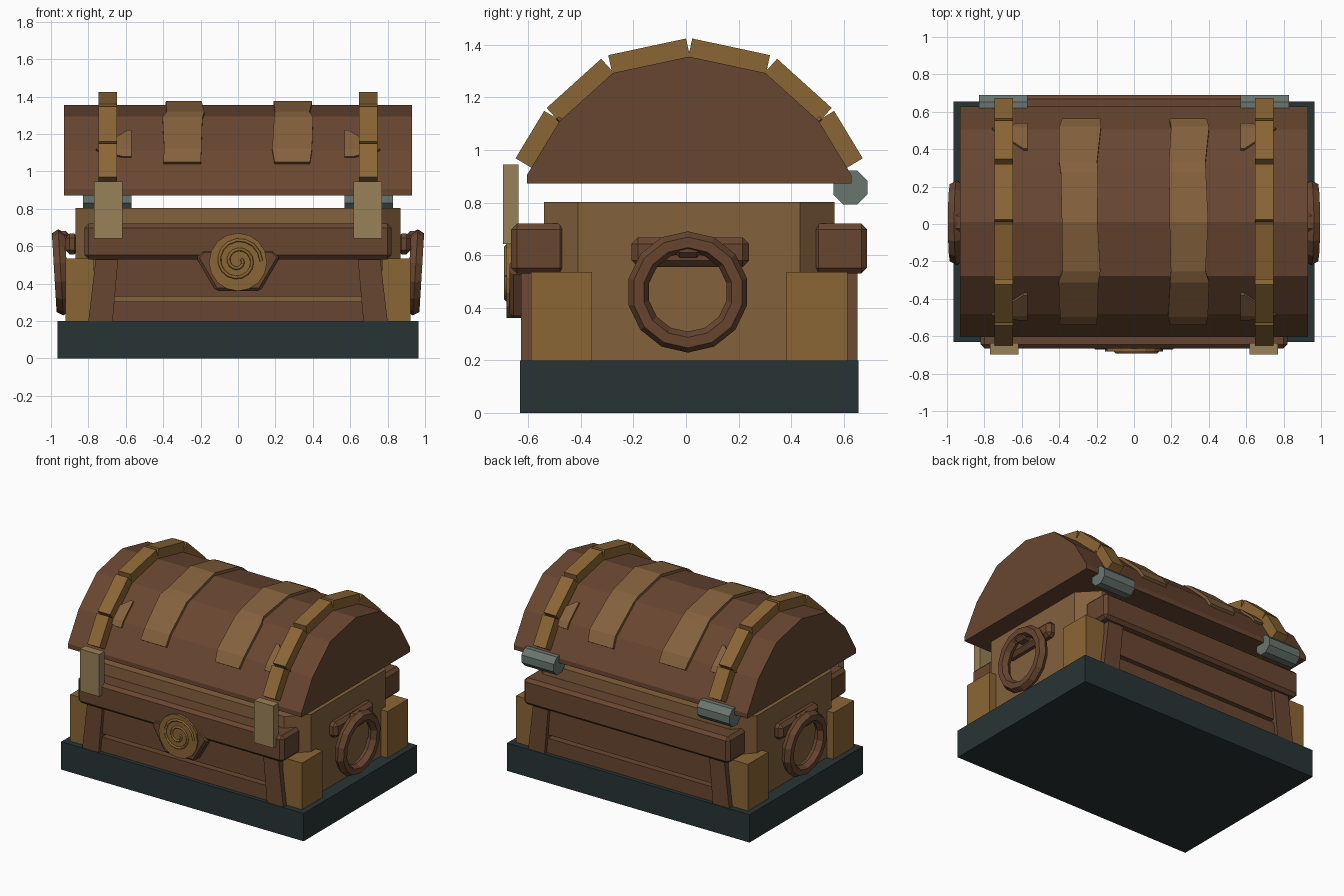
import bpy, bmesh, math, random
from mathutils import Vector

if "Cube" in bpy.data.objects:
    bpy.data.objects.remove(bpy.data.objects["Cube"])

random.seed(4)
YC = 0.012  # middle plane between front and back


def material(name, hexa):
    m = bpy.data.materials.new(name)
    rgb = [(int(hexa[i:i + 2], 16) / 255) ** 2.2 for i in (0, 2, 4)]
    m.diffuse_color = (*rgb, 1)
    m.use_nodes = True
    m.node_tree.nodes["Principled BSDF"].inputs["Base Color"].default_value = m.diffuse_color
    return m


DARK = material("dark_wood", "684834")
LIGHT = material("light_wood", "83613f")
GOLD = material("brass", "8a6638")
PALE = material("pale_brass", "978058")
STONE = material("slate", "2d3738")
STEEL = material("steel", "69756f")


def make(name, verts, faces, mat, bevel=0):
    bm = bmesh.new()
    vs = [bm.verts.new(v) for v in verts]
    for f in faces:
        bm.faces.new([vs[i] for i in f])
    bmesh.ops.recalc_face_normals(bm, faces=bm.faces)
    me = bpy.data.meshes.new(name)
    bm.to_mesh(me)
    bm.free()
    me.materials.append(mat)
    ob = bpy.data.objects.new(name, me)
    bpy.context.collection.objects.link(ob)
    if bevel:
        b = ob.modifiers.new("bevel", 'BEVEL')
        b.width, b.segments = bevel, 1
    return ob


def prism(name, pts, axis, a, b, mat, bevel=0):
    """Extrude a 2D outline along an axis from a to b."""
    def put(p, t):
        q = list(p)
        q.insert(axis, t)
        return q
    n = len(pts)
    verts = [put(p, a) for p in pts] + [put(p, b) for p in pts]
    faces = [range(n), range(n, 2 * n)]
    faces += [(i, (i + 1) % n, (i + 1) % n + n, i + n) for i in range(n)]
    return make(name, verts, faces, mat, bevel)


def box(name, x, y, z, mat, bevel=0):
    pts = [(x[0], y[0]), (x[1], y[0]), (x[1], y[1]), (x[0], y[1])]
    return prism(name, pts, 2, z[0], z[1], mat, bevel)


# Base slab and chamfered body
box("base_slab", (-0.965, 0.965), (-0.632, 0.656), (0, 0.2), STONE)
outline = [(0.87, -0.41), (0.87, 0.434), (0.745, 0.564), (-0.745, 0.564),
           (-0.87, 0.434), (-0.87, -0.41), (-0.745, -0.54), (0.745, -0.54)]
prism("chest_body", outline, 2, 0.19, 0.803, LIGHT)

# Front and back walls: planks, leaning posts, heavy rail, corner blocks
for side, d in (("front", -1), ("back", 1)):
    def yr(a, b):
        return sorted((YC + d * a, YC + d * b))
    for i, z in enumerate([(0.2, 0.305), (0.33, 0.54)]):
        box(f"{side}_plank_{i}", (-0.7, 0.7), yr(0.54, 0.615), z, DARK)
    box(f"{side}_rail", (-0.82, 0.82), yr(0.47, 0.677), (0.53, 0.72), DARK, 0.022)
    for s in (-1, 1):
        post = [(s * 0.80, 0.2), (s * 0.67, 0.2), (s * 0.64, 0.54), (s * 0.76, 0.54)]
        prism(f"{side}_post", post, 1, *yr(0.53, 0.64), DARK)
        box(f"{side}_corner_block", sorted((s * 0.77, s * 0.923)), yr(0.37, 0.602),
            (0.2, 0.535), GOLD)

# Lock plate, round emblem and its spiral
plate = [(-0.225, 0.54), (-0.12, 0.36), (0.12, 0.36), (0.225, 0.54), (0.19, 0.58), (-0.19, 0.58)]
prism("lock_plate", plate, 1, -0.672, -0.6, DARK, 0.015)
disc = [(0.155 * math.cos(i * math.pi / 8), 0.515 + 0.155 * math.sin(i * math.pi / 8))
        for i in range(16)]
prism("emblem_disc", disc, 1, -0.682, -0.65, GOLD)
cu = bpy.data.curves.new("emblem_spiral", 'CURVE')
cu.dimensions = '3D'
cu.bevel_depth, cu.bevel_resolution, cu.use_fill_caps = 0.009, 0, True
sp = cu.splines.new('POLY')
N = 32
sp.points.add(N)
for i, p in enumerate(sp.points):
    t = i / N
    r, a = 0.125 - 0.105 * t, t * 4.2 * math.pi
    p.co = (r * math.cos(a), -0.683, 0.52 + r * math.sin(a), 1)
cu.materials.append(GOLD)
bpy.context.collection.objects.link(bpy.data.objects.new("emblem_spiral", cu))

# Arched lid
half = [(0.617, 0.905), (0.493, 1.11), (0.29, 1.293), (0, 1.355)]
arch = [Vector((YC - y, z)) for y, z in half] + [Vector((YC + y, z)) for y, z in half[-2::-1]]
prism("lid", [(arch[0].x, 0.872)] + [tuple(p) for p in arch] + [(arch[-1].x, 0.872)],
      0, -0.93, 0.93, DARK)


def on_arch(u, h):
    """Point at arch parameter u (0..6), lifted h outward."""
    i = min(int(u), 5)
    p = arch[i].lerp(arch[i + 1], u - i)
    t = arch[i + 1] - arch[i]
    if abs(u - round(u)) < 1e-6 and 0 < round(u) < 6:
        t = arch[i + 1] - arch[i - 1]
    t.normalize()
    return p + h * Vector((-t.y, t.x))


def patch(name, rows, h, mat):
    """Raised worn board over the arch; rows are (u, x0, x1)."""
    verts, faces = [], []
    for u, x0, x1 in rows:
        lo, hi = on_arch(u, -0.01), on_arch(u, h)
        verts += [(x0, *lo), (x0, *hi), (x1, *hi), (x1, *lo)]
    for r in range(len(rows) - 1):
        for k in range(4):
            a, b = 4 * r + k, 4 * r + (k + 1) % 4
            faces.append((a, b, b + 4, a + 4))
    e = len(verts) - 4
    faces += [(0, 1, 2, 3), (e, e + 1, e + 2, e + 3)]
    make(name, verts, faces, mat)


for s in (-1, 1):
    # Worn boards and chips
    rows = [(u, s * 0.29 - 0.1 + random.uniform(-0.015, 0.01),
             s * 0.29 + 0.1 + random.uniform(-0.01, 0.015))
            for u in (0.66, 1, 1.9, 2.1, 3, 3.9, 4.1, 5, 5.34)]
    patch("lid_board", rows, 0.02, LIGHT)
    for us in ((0.82, 1, 1.55), (5.18, 5, 4.45)):
        rows = [(u, s * 0.57, s * x) for u, x in zip(us, (0.62, 0.76, 0.59))]
        patch("lid_chip", rows, 0.014, LIGHT)

    # Strap segments, one block per arch facet
    for i in range(6):
        p, q = arch[i], arch[i + 1]
        t = (q - p).normalized()
        n = Vector((-t.y, t.x))
        if i == 0:
            p = p + t * 0.035
        if i == 5:
            q = q - t * 0.035
        p, q = p - t * 0.003, q + t * 0.003
        quad = [p - n * 0.015, q - n * 0.015, q + n * 0.07, p + n * 0.07]
        prism("lid_strap", quad, 0, s * 0.648, s * 0.747, GOLD)

    # Clasp and hinge
    box("clasp", sorted((s * 0.617, s * 0.77)), (-0.697, -0.637), (0.642, 0.945), PALE)
    barrel = [(0.625 + 0.07 * math.cos((i + 0.5) * math.pi / 4),
               0.857 + 0.07 * math.sin((i + 0.5) * math.pi / 4)) for i in range(8)]
    prism("hinge", barrel, 0, s * 0.57, s * 0.828, STEEL)

    # Side handle: mounting plate, knuckle and hanging ring
    box("handle_plate", sorted((s * 0.85, s * 0.925)), (-0.207, 0.24), (0.555, 0.668), DARK, 0.025)
    box("handle_knuckle", sorted((s * 0.9, s * 0.985)), (-0.045, 0.062), (0.59, 0.68), DARK, 0.02)
    bpy.ops.mesh.primitive_torus_add(
        major_segments=14, minor_segments=6, major_radius=0.191, minor_radius=0.04,
        location=(s * 0.948, 0.007, 0.46), rotation=(0, math.pi / 2 + s * 0.06, 0))
    ring = bpy.context.object
    ring.name = "handle_ring"
    ring.data.materials.append(DARK)
    bpy.ops.object.shade_flat()
